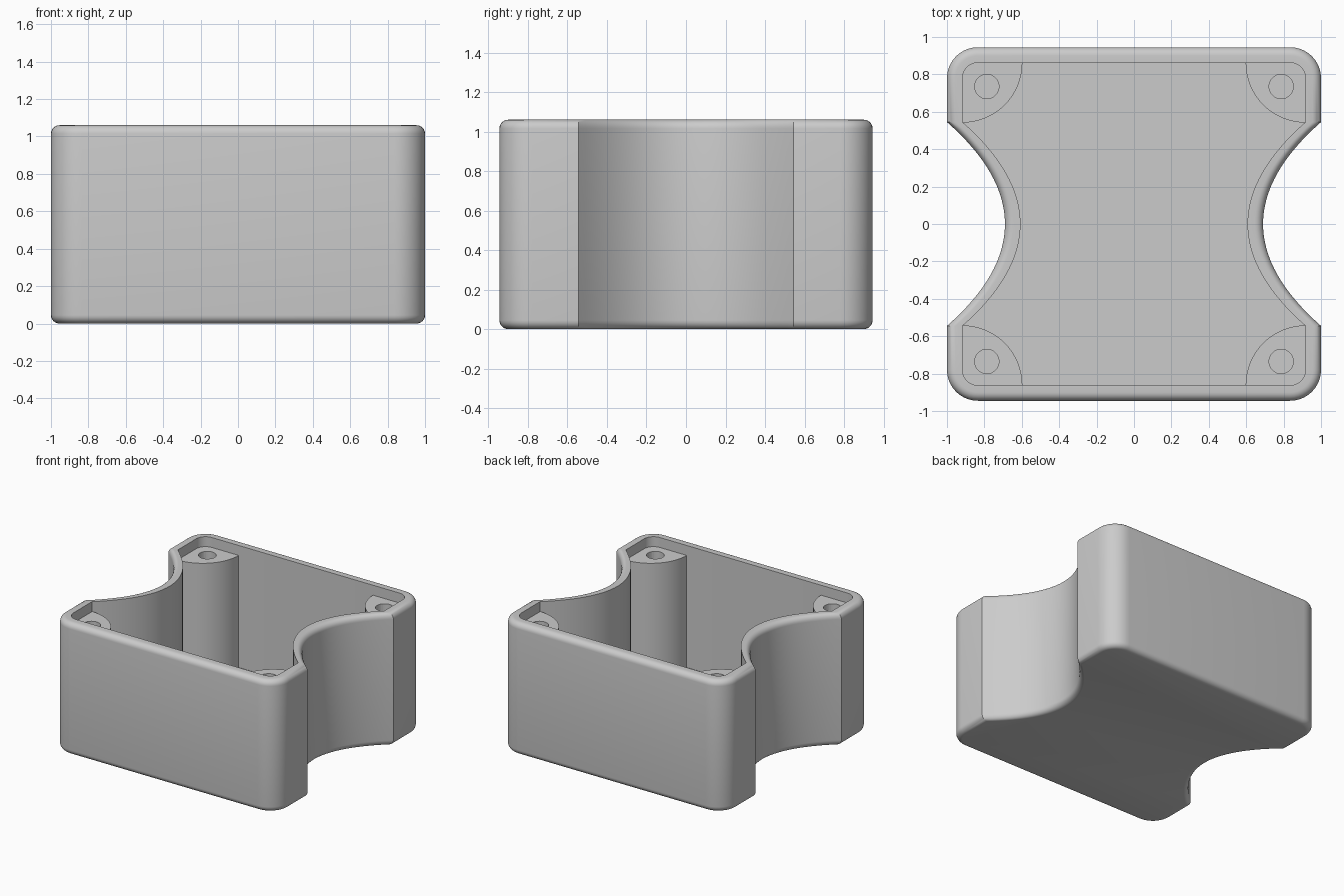
import bpy, bmesh, math

if "Cube" in bpy.data.objects:
    bpy.data.objects.remove(bpy.data.objects["Cube"])

HX, HY, H = 1.0, 0.945, 1.06     # half width, half depth, height
WALL, FLOOR, FILLET = 0.083, 0.08, 0.045
CORNER, NOTCH_Y, NOTCH_X = 0.165, 0.545, 0.69
POST_TOP = H - 0.08

grey = bpy.data.materials.new("plain grey")
grey.diffuse_color = (0.6, 0.6, 0.6, 1)
grey.use_nodes = True
grey.node_tree.nodes["Principled BSDF"].inputs["Base Color"].default_value = grey.diffuse_color


def outline(d):
    """Plan of the box inset by d: rounded corners and curved side notches."""
    r = CORNER - d
    cx, cy = HX - d - r, HY - d - r
    right = []
    n = 32
    for i in range(n + 1):                      # right notch, front to back
        t = -1 + 2 * i / n
        right.append((NOTCH_X - d + (HX - NOTCH_X) * t * t, t * NOTCH_Y))
    for i in range(11):                         # back right corner
        a = math.radians(9 * i)
        right.append((cx + r * math.cos(a), cy + r * math.sin(a)))
    front = [(x, -y) for x, y in reversed(right[n + 1:])]
    half = front + right
    return half + [(-x, -y) for x, y in half]


def make_object(name, bm):
    bmesh.ops.recalc_face_normals(bm, faces=bm.faces)
    me = bpy.data.meshes.new(name)
    bm.to_mesh(me)
    bm.free()
    me.materials.append(grey)
    ob = bpy.data.objects.new(name, me)
    bpy.context.collection.objects.link(ob)
    return ob


def loft(name, rings):
    """Skin a closed solid through matching (points, z) rings."""
    bm = bmesh.new()
    loops = [[bm.verts.new((x, y, z)) for x, y in pts] for pts, z in rings]
    for a, b in zip(loops, loops[1:]):
        for i in range(len(a)):
            j = (i + 1) % len(a)
            bm.faces.new((a[i], a[j], b[j], b[i]))
    bm.faces.new(loops[0][::-1])
    bm.faces.new(loops[-1])
    return make_object(name, bm)


def smooth(ob):
    bpy.ops.object.select_all(action='DESELECT')
    ob.select_set(True)
    bpy.context.view_layer.objects.active = ob
    bpy.ops.object.shade_smooth_by_angle(angle=math.radians(30))


# Open box: rounded outer edges, then over the rim and down to the floor
angles = [math.radians(90 * i / 6) for i in range(7)]
rings = [(outline(FILLET * (1 - math.sin(a))), FILLET * (1 - math.cos(a))) for a in angles]
rings += [(outline(FILLET * (1 - math.cos(a))), H - FILLET * (1 - math.sin(a))) for a in angles]
rings += [(outline(WALL), H), (outline(WALL), FLOOR)]
smooth(loft("box_shell", rings))

# Quarter-round screw posts, each with a screw hole, in the four corners
IX, IY, PR = HX - WALL, HY - WALL, 0.32
for sx, side in ((-1, "left"), (1, "right")):
    for sy, end in ((-1, "front"), (1, "back")):
        pts = [(sx * IX, sy * IY)]
        for i in range(17):
            a = math.radians(90 * i / 16)
            pts.append((sx * (IX - PR * math.cos(a)), sy * (IY - PR * math.sin(a))))
        post = loft(f"screw_post_{end}_{side}", [(pts, FLOOR - 0.02), (pts, POST_TOP)])
        hole = [(sx * 0.787 + 0.065 * math.cos(k * math.tau / 32),
                 sy * 0.735 + 0.065 * math.sin(k * math.tau / 32)) for k in range(32)]
        cutter = loft(f"hole_cutter_{end}_{side}", [(hole, POST_TOP - 0.5), (hole, H)])
        cutter.hide_render = True
        cutter.hide_set(True)
        cut = post.modifiers.new("screw_hole", 'BOOLEAN')
        cut.operation = 'DIFFERENCE'
        cut.solver = 'EXACT'
        cut.object = cutter
        smooth(post)
